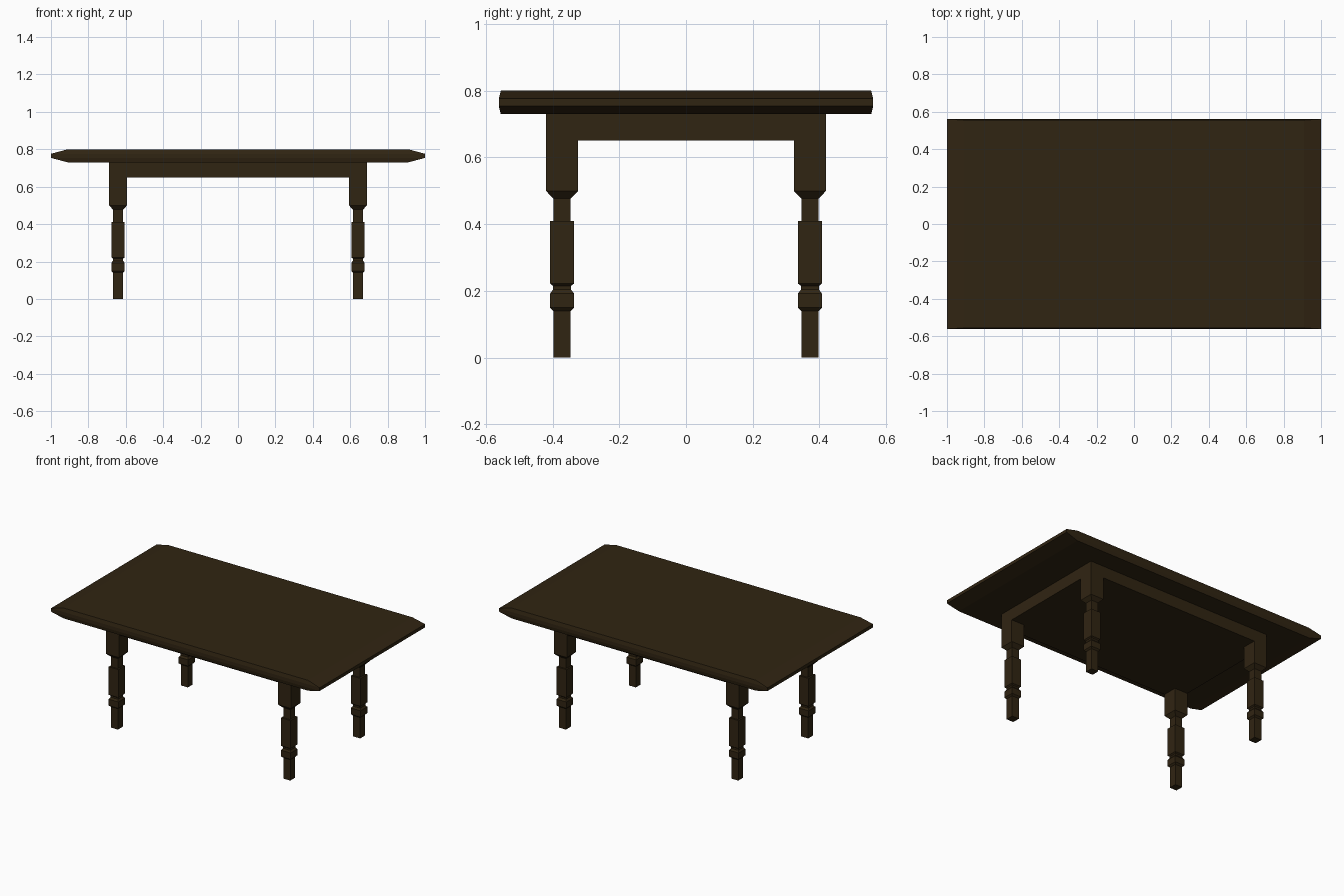
import bpy, bmesh

if "Cube" in bpy.data.objects:
    bpy.data.objects.remove(bpy.data.objects["Cube"])

wood = bpy.data.materials.new("dark brown wood")
wood.diffuse_color = (0.030, 0.018, 0.006, 1.0)
wood.use_nodes = True
wood.node_tree.nodes["Principled BSDF"].inputs["Base Color"].default_value = wood.diffuse_color


def loft(name, rings, cx=0.0, cy=0.0):
    """Stack of rectangles (half x, half y, z) joined by flat faces and capped."""
    bm = bmesh.new()
    loops = []
    for hx, hy, z in rings:
        loops.append([bm.verts.new((cx + sx * hx, cy + sy * hy, z))
                      for sx, sy in ((-1, -1), (1, -1), (1, 1), (-1, 1))])
    for a, b in zip(loops, loops[1:]):
        for i in range(4):
            j = (i + 1) % 4
            bm.faces.new((a[i], a[j], b[j], b[i]))
    bm.faces.new(loops[0][::-1])
    bm.faces.new(loops[-1])
    bmesh.ops.recalc_face_normals(bm, faces=bm.faces)
    mesh = bpy.data.meshes.new(name)
    bm.to_mesh(mesh)
    bm.free()
    mesh.materials.append(wood)
    obj = bpy.data.objects.new(name, mesh)
    bpy.context.collection.objects.link(obj)
    return obj


# Table top with long tapered ends and slightly eased sides
loft("table_top", [(0.91, 0.555, 0.73), (1.0, 0.561, 0.754),
                   (1.0, 0.561, 0.776), (0.91, 0.555, 0.80)])

# Solid apron under the top
loft("apron", [(0.69, 0.42, 0.65), (0.69, 0.42, 0.73)])

# Square legs: (half width, height) from the foot to the block
profile = [(0.026, 0.0), (0.026, 0.14), (0.036, 0.15), (0.036, 0.192),
           (0.027, 0.204), (0.027, 0.215), (0.036, 0.222), (0.036, 0.41),
           (0.026, 0.41), (0.026, 0.477), (0.0485, 0.50), (0.0485, 0.65)]
for sx, side in ((-1, "left"), (1, "right")):
    for sy, end in ((-1, "front"), (1, "back")):
        loft(f"{end}_{side}_leg", [(w, w, z) for w, z in profile],
             sx * 0.6415, sy * 0.3715)
